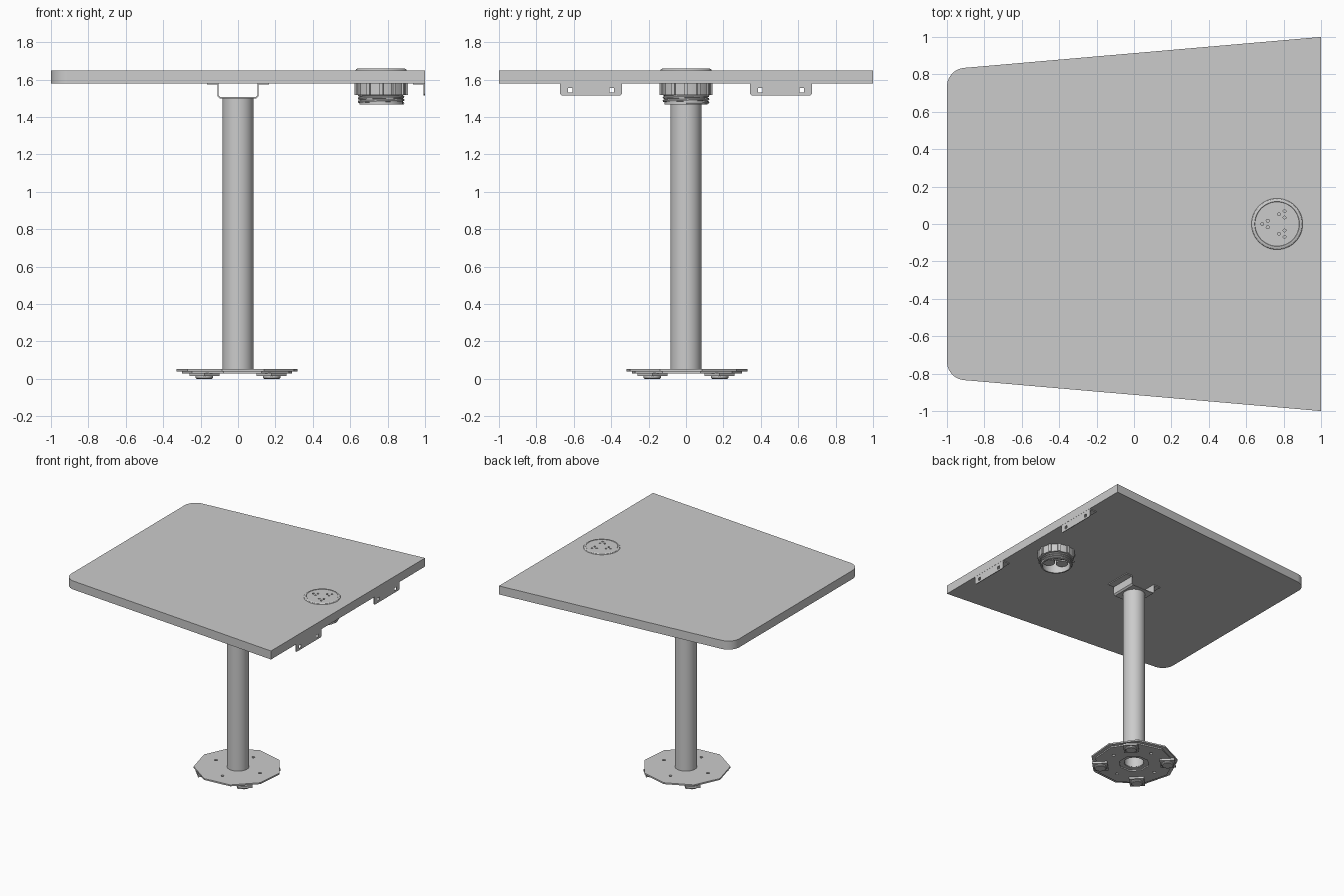
import bpy, bmesh, math
from mathutils import Matrix

if "Cube" in bpy.data.objects:
    bpy.data.objects.remove(bpy.data.objects["Cube"])

TAU = math.tau


def finish(name, bm, matrix=None):
    """Turn a bmesh into a smooth-by-angle object."""
    if matrix:
        bm.transform(matrix)
    bmesh.ops.remove_doubles(bm, verts=bm.verts, dist=1e-5)
    bmesh.ops.recalc_face_normals(bm, faces=bm.faces)
    me = bpy.data.meshes.new(name)
    bm.to_mesh(me)
    bm.free()
    me.shade_smooth()
    me.set_sharp_from_angle(angle=math.radians(30))
    ob = bpy.data.objects.new(name, me)
    bpy.context.collection.objects.link(ob)
    return ob


def curve_part(name, cu, matrix):
    """Bake a curve into a mesh part."""
    tmp = bpy.data.objects.new(name + "_curve", cu)
    bpy.context.collection.objects.link(tmp)
    dg = bpy.context.evaluated_depsgraph_get()
    me = bpy.data.meshes.new_from_object(tmp.evaluated_get(dg))
    bm = bmesh.new()
    bm.from_mesh(me)
    bpy.data.objects.remove(tmp)
    bpy.data.curves.remove(cu)
    bpy.data.meshes.remove(me)
    return finish(name, bm, matrix)


def add_spline(cu, pts, cyclic=True):
    sp = cu.splines.new('POLY')
    sp.points.add(len(pts) - 1)
    for p, co in zip(sp.points, pts):
        p.co = (*co, 0, 1) if len(co) == 2 else (*co, 1)
    sp.use_cyclic_u = cyclic


def sheet(name, outlines, z0, z1, matrix=Matrix()):
    """Flat plate: first outline is the edge, the others are holes."""
    cu = bpy.data.curves.new(name, 'CURVE')
    cu.dimensions = '2D'
    cu.fill_mode = 'BOTH'
    cu.extrude = (z1 - z0) / 2
    for pts in outlines:
        add_spline(cu, pts)
    return curve_part(name, cu, matrix @ Matrix.Translation((0, 0, (z0 + z1) / 2)))


def ngon(r, n, cx=0, cy=0, start=0):
    return [(cx + r * math.cos(math.radians(start) + TAU * i / n),
             cy + r * math.sin(math.radians(start) + TAU * i / n)) for i in range(n)]


def rect(x0, y0, x1, y1):
    return [(x0, y0), (x1, y0), (x1, y1), (x0, y1)]


def lathe(name, profile, cx=0, cy=0, steps=48):
    """Spin a closed (radius, height) profile round a vertical axis."""
    bm = bmesh.new()
    vs = [bm.verts.new((r, 0, z)) for r, z in profile]
    es = [bm.edges.new((vs[i], vs[(i + 1) % len(vs)])) for i in range(len(vs))]
    bmesh.ops.spin(bm, geom=vs + es, cent=(0, 0, 0), axis=(0, 0, 1),
                   angle=TAU, steps=steps, use_duplicate=False)
    return finish(name, bm, Matrix.Translation((cx, cy, 0)))


# Tabletop: tapered board, two rounded corners, hole for the power outlet
GX = 0.765
arc = [(-0.9 + 0.1 * math.cos(math.radians(a)), 0.735 + 0.1 * math.sin(math.radians(a)))
       for a in [95 + 85 * i / 10 for i in range(11)]]
half = [(1, 1)] + arc
sheet("tabletop", [half + [(x, -y) for x, y in reversed(half)],
                   ngon(0.118, 40, GX)], 1.58, 1.65)

# Pedestal column: hollow tube
lathe("column", [(0.083, 0.045), (0.083, 1.5), (0.073, 1.5), (0.073, 0.045)])

# U-shaped mounting bracket under the tabletop
u = [(0.098, 1.5), (0.11, 1.512), (0.11, 1.573), (0.165, 1.573),
     (0.165, 1.58), (0.104, 1.58), (0.104, 1.515), (0.095, 1.506)]
sheet("top_bracket", [u + [(-x, z) for x, z in reversed(u)]], -0.108, 0.108,
      Matrix.Rotation(math.pi / 2, 4, 'X'))

# Base: nine-sided plate with a smaller stiffening plate below
bolts = [ngon(0.012, 12, 0.2 * math.cos(a), 0.2 * math.sin(a))
         for a in (0, TAU / 4, TAU / 2, TAU * 3 / 4)]
sheet("base_plate", [ngon(0.33, 9, start=135), ngon(0.075, 48)] + bolts, 0.04, 0.052)
sheet("base_underplate", [ngon(0.3, 9, start=135), ngon(0.115, 8, start=22.5)] + bolts,
      0.03, 0.04)

# Four feet on the diagonals
for i, (sx, sy) in enumerate([(1, 1), (-1, 1), (-1, -1), (1, -1)]):
    cx, cy = 0.18 * sx, 0.18 * sy
    sheet(f"foot_block_{i + 1}", [ngon(0.08, 4, cx, cy)], 0.014, 0.031)
    lathe(f"foot_pad_{i + 1}", [(0, 0), (0.04, 0), (0.046, 0.005), (0.046, 0.015), (0, 0.015)],
          cx, cy, 24)

# Two angle brackets along the straight edge
YZ = Matrix(((0, 0, 1, 0), (1, 0, 0, 0), (0, 1, 0, 0), (0, 0, 0, 1)))
for side, s in (("front", -1), ("back", 1)):
    c = 0.508 * s
    tab = [(c - 0.165, 1.58), (c - 0.165, 1.523), (c - 0.157, 1.515),
           (c + 0.157, 1.515), (c + 0.165, 1.523), (c + 0.165, 1.58)]
    holes = [rect(c + d - 0.012, 1.53, c + d + 0.012, 1.554) for d in (-0.112, 0.112)]
    sheet(f"edge_bracket_tab_{side}", [tab] + holes, 0.993, 0.999, YZ)
    screws = [ngon(0.01, 12, 0.962, c + d) for d in (-0.112, 0.112)]
    sheet(f"edge_bracket_flange_{side}",
          [rect(0.935, c - 0.165, 0.996, c + 0.165)] + screws, 1.574, 1.58)

# Power outlet: rim, slotted face with three sockets, and floor
lathe("outlet_rim", [(0.137, 1.65), (0.134, 1.655), (0.126, 1.659), (0.12, 1.659),
                     (0.118, 1.656), (0.118, 1.65)], GX)
slots = []
for k in range(3):
    a = math.radians(60 + 120 * k)
    cx, cy = GX + 0.06 * math.cos(a), 0.06 * math.sin(a)
    for j in range(3):
        b = a + TAU * j / 3
        slots.append(ngon(0.008, 8, cx + 0.02 * math.cos(b), cy + 0.02 * math.sin(b)))
sheet("outlet_face", [ngon(0.118, 48, GX)] + slots, 1.651, 1.657)
sheet("outlet_floor", [ngon(0.116, 48, GX)], 1.635, 1.645)

# Outlet barrel with a helical thread
lathe("outlet_barrel", [(0.116, 1.467), (0.116, 1.65), (0.105, 1.65), (0.105, 1.467)], GX)
cu = bpy.data.curves.new("outlet_thread", 'CURVE')
cu.dimensions = '3D'
cu.bevel_depth = 0.007
cu.bevel_resolution = 1
cu.use_fill_caps = True
add_spline(cu, [(0.118 * math.cos(TAU * i / 40), 0.118 * math.sin(TAU * i / 40),
                 1.474 + 0.017 * i / 40) for i in range(121)], cyclic=False)
curve_part("outlet_thread", cu, Matrix.Translation((GX, 0, 0)))

# Ribbed clamping nut under the tabletop
rim = []
for k in range(12):
    for da, r in ((-5, 0.134), (-4, 0.143), (4, 0.143), (5, 0.134), (15, 0.134)):
        a = math.radians(30 * k + da)
        rim.append((GX + r * math.cos(a), r * math.sin(a)))
sheet("outlet_nut", [rim, ngon(0.1165, 40, GX)], 1.518, 1.58)

# Socket housings inside the barrel, seen from below
for k in range(3):
    a = math.radians(60 + 120 * k)
    sheet(f"socket_housing_{k + 1}",
          [ngon(0.045, 12, GX + 0.056 * math.cos(a), 0.056 * math.sin(a))], 1.505, 1.64)
